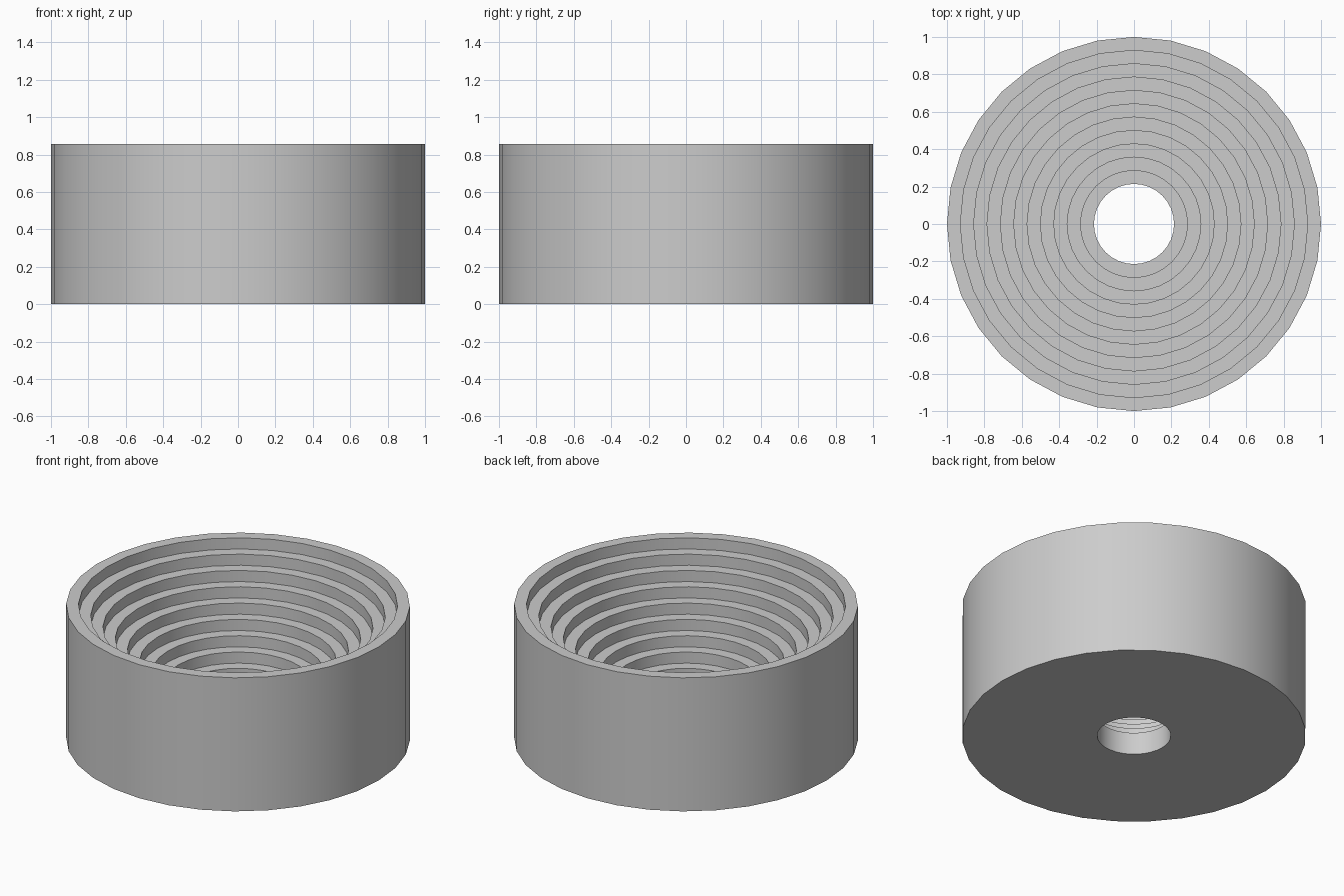
import bpy, bmesh, math

cube = bpy.data.objects.get("Cube")
if cube:
    bpy.data.objects.remove(cube, do_unlink=True)

SIDES = 32
STEPS = 11
UNIT = 1 / 14          # tread width and riser height
HEIGHT = 12 * UNIT

# Single flat colour
grey = bpy.data.materials.new("light grey")
grey.use_nodes = True
colour = (0.604, 0.604, 0.604, 1)
grey.diffuse_color = colour
grey.node_tree.nodes["Principled BSDF"].inputs["Base Color"].default_value = colour

# Half section: outer wall, then steps going down to the central hole
profile = [(1, 0)]
for i in range(STEPS):
    z = HEIGHT - i * UNIT
    profile += [(1 - i * UNIT, z), (1 - (i + 1) * UNIT, z)]
profile.append((1 - STEPS * UNIT, 0))

# Turn the closed section around the vertical axis
bm = bmesh.new()
verts = [bm.verts.new((r, 0, z)) for r, z in profile]
edges = [bm.edges.new((a, b)) for a, b in zip(verts, verts[1:] + verts[:1])]
bmesh.ops.spin(bm, geom=verts + edges, cent=(0, 0, 0), axis=(0, 0, 1),
               angle=2 * math.pi, steps=SIDES, use_duplicate=False)
bmesh.ops.remove_doubles(bm, verts=bm.verts[:], dist=0.0005)
bmesh.ops.recalc_face_normals(bm, faces=bm.faces[:])

mesh = bpy.data.meshes.new("stepped_bowl")
bm.to_mesh(mesh)
bm.free()
mesh.materials.append(grey)
bowl = bpy.data.objects.new("stepped_bowl", mesh)
bpy.context.collection.objects.link(bowl)

# Smooth round walls, crisp step edges
bpy.ops.object.select_all(action="DESELECT")
bowl.select_set(True)
bpy.context.view_layer.objects.active = bowl
bpy.ops.object.shade_smooth_by_angle(angle=math.radians(30))
